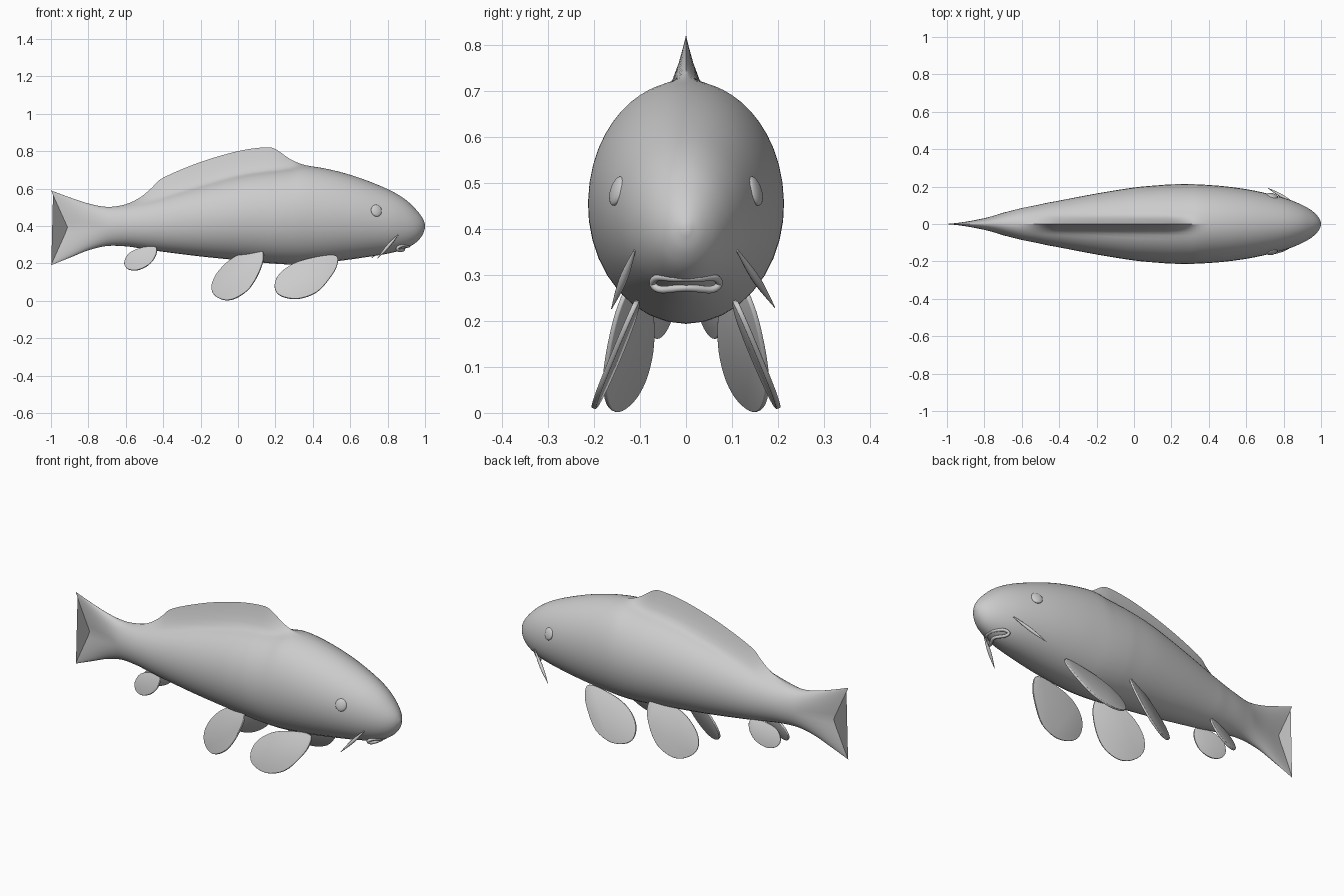
import bpy, bmesh, math
from mathutils import Vector

if "Cube" in bpy.data.objects:
    bpy.data.objects.remove(bpy.data.objects["Cube"])


def spline(points, steps, closed=False):
    """Catmull-Rom resampling of tuples of any length."""
    n, out = len(points), []
    for i in range(n if closed else n - 1):
        q = []
        for k in (i - 1, i, i + 1, i + 2):
            q.append(points[k % n] if closed else points[min(max(k, 0), n - 1)])
        for s in range(steps):
            t = s / steps
            out.append(tuple(0.5 * (2 * b + (c - a) * t + (2 * a - 5 * b + 4 * c - d) * t * t
                                    + (3 * b - a - 3 * c + d) * t ** 3) for a, b, c, d in zip(*q)))
    if not closed:
        out.append(points[-1])
    return out


def add_mesh(name, bm, angle=40):
    bmesh.ops.recalc_face_normals(bm, faces=bm.faces)
    mesh = bpy.data.meshes.new(name)
    bm.to_mesh(mesh)
    bm.free()
    ob = bpy.data.objects.new(name, mesh)
    bpy.context.collection.objects.link(ob)
    bpy.ops.object.select_all(action='DESELECT')
    ob.select_set(True)
    bpy.context.view_layer.objects.active = ob
    bpy.ops.object.shade_smooth_by_angle(angle=math.radians(angle))
    return ob


# Body with blended dorsal fin and forked tail: x, top, bottom, half width, fin height
stations = [
    (1.0, .41, .39, .008, 0), (.985, .445, .35, .038, 0), (.95, .49, .31, .072, 0),
    (.89, .545, .277, .106, 0), (.8, .597, .252, .140, 0), (.65, .657, .228, .177, 0),
    (.5, .70, .208, .200, 0), (.36, .722, .195, .211, .003), (.28, .712, .194, .213, .045),
    (.2, .703, .198, .212, .108), (.14, .697, .203, .208, .123), (0, .675, .217, .195, .125),
    (-.2, .622, .237, .163, .120), (-.4, .562, .262, .125, .096), (-.46, .545, .271, .114, .06),
    (-.52, .53, .28, .101, .025), (-.6, .513, .291, .085, .003), (-.7, .502, .293, .060, 0),
    (-.8, .52, .27, .038, 0), (-.9, .553, .23, .020, 0), (-1.0, .59, .19, .003, 0)]
HALF = 24
bm = bmesh.new()
rings = []
for x, top, bot, w, fin in spline(stations, 4):
    mid, h = (top + bot) / 2, (top - bot) / 2
    fork = .09 * min(max((-.7 - x) / .3, 0), 1)
    ring = []
    for j in range(2 * HALF):
        u = j / HALF - 1
        a = math.copysign(math.pi * abs(u) ** 1.5, u)
        y, v = w * math.sin(a), math.cos(a)
        if abs(u) == 1:
            y = 0
        z = mid + h * v
        if v > 0:
            z += max(fin, 0) * max(0, 1 - abs(y) / .055) ** 2
        ring.append(bm.verts.new((x + fork * (1 - abs(v)), y, z)))
    rings.append(ring)
for r0, r1 in zip(rings, rings[1:]):
    for j in range(2 * HALF):
        k = (j + 1) % (2 * HALF)
        bm.faces.new((r0[j], r0[k], r1[k], r1[j]))
bm.faces.new(rings[0])
bm.faces.new(rings[-1])
add_mesh("body", bm, 60)


# Paired paddle fins: side outline placed on a leaning plane, then mirrored
def paddle(name, outline, y0, p, q):
    xr, zr = outline[0]
    bm = bmesh.new()
    bm.faces.new([bm.verts.new((x, y0 + p * (x - xr) + q * (zr - z), z))
                  for x, z in spline(outline, 4, True)])
    ob = add_mesh(name, bm)
    solid = ob.modifiers.new("thickness", 'SOLIDIFY')
    solid.thickness, solid.offset = .011, 0
    bev = ob.modifiers.new("round_edge", 'BEVEL')
    bev.width, bev.segments = .003, 2
    mir = ob.modifiers.new("pair", 'MIRROR')
    mir.use_axis = (False, True, False)


paddle("pectoral_fins", [(.52, .242), (.53, .19), (.49, .12), (.42, .045), (.32, .01),
                         (.23, .025), (.196, .07), (.215, .135), (.29, .195), (.40, .23)],
       .107, .05, .45)
paddle("pelvic_fins", [(.125, .272), (.135, .215), (.10, .125), (.05, .055), (-.02, .01),
                       (-.08, .005), (-.13, .035), (-.14, .085), (-.11, .15), (-.04, .22), (.05, .265)],
       .124, .42, .39)
paddle("anal_fins", [(-.44, .288), (-.44, .24), (-.48, .19), (-.54, .163),
                     (-.59, .17), (-.608, .205), (-.58, .255), (-.51, .285)],
       .056, .3, .35)

# Eyes: flattened spheres lying on the cheeks
for side in (-1, 1):
    bpy.ops.mesh.primitive_uv_sphere_add(segments=24, ring_count=12, radius=1,
                                         location=(.74, side * .150, .482))
    eye = bpy.context.object
    eye.name = "eye"
    eye.scale = (.030, .033, .012)
    eye.rotation_euler = Vector((.35, side, .3)).to_track_quat('Z', 'Y').to_euler()
    bpy.ops.object.shade_smooth()


# Round tubes for lips and barbels
def tube(name, points, radii, bevel, cyclic=False):
    cu = bpy.data.curves.new(name, 'CURVE')
    cu.dimensions = '3D'
    cu.bevel_depth, cu.bevel_resolution, cu.use_fill_caps = bevel, 3, True
    sp = cu.splines.new('POLY')
    pts = spline(points, 6, cyclic)
    rad = spline([(r,) for r in radii], 6, cyclic)
    sp.points.add(len(pts) - 1)
    for dst, co, r in zip(sp.points, pts, rad):
        dst.co, dst.radius = (*co, 1), r[0]
    sp.use_cyclic_u, sp.use_smooth = cyclic, True
    bpy.context.collection.objects.link(bpy.data.objects.new(name, cu))


upper = [(.875, -.062, .294), (.905, -.03, .293), (.912, 0, .293), (.905, .03, .293), (.875, .062, .294)]
lower = [(.852, .072, .281), (.862, .055, .268), (.885, 0, .272), (.862, -.055, .268), (.852, -.072, .281)]
tube("lips", upper + lower, [1] * 10, .008, True)

for side, tip in ((-1, (.745, -.162, .226)), (1, (.715, .193, .229))):
    root = (.855, side * .112, .352)
    middle = tuple((a + b) / 2 for a, b in zip(root, tip))
    tube("barbel", [root, middle, tip], [.3, 1, .1], .009)
